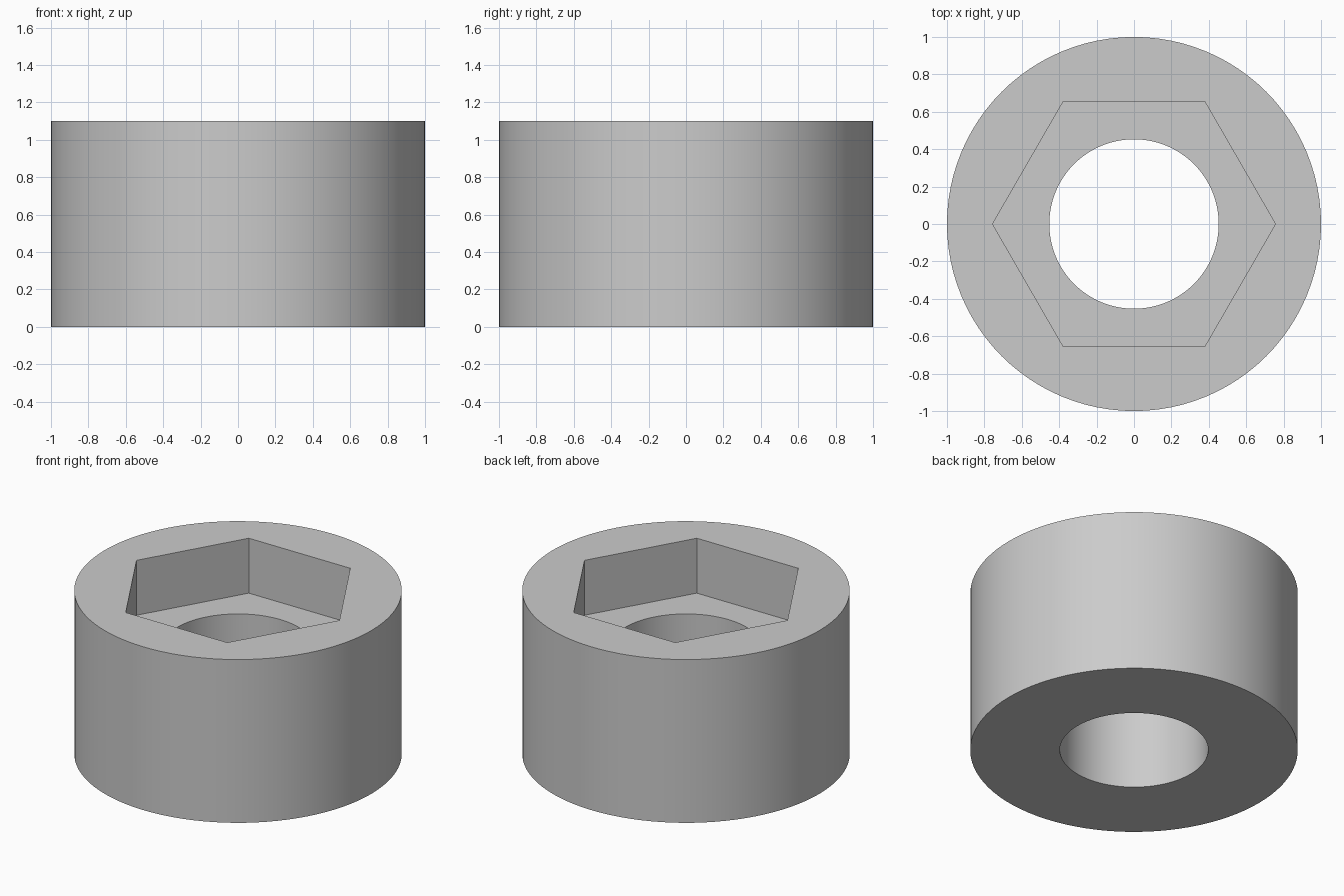
import bpy, bmesh, math

if "Cube" in bpy.data.objects:
    bpy.data.objects.remove(bpy.data.objects["Cube"], do_unlink=True)

SEGMENTS = 96          # divisible by six, so the hexagon corners fall on vertices
HEIGHT = 1.1
FLOOR = 0.73           # bottom of the hexagonal recess
OUTER = 1.0
BORE = 0.453
APOTHEM = 0.655        # half the distance across the hexagon flats


def circle(radius):
    return lambda angle: radius


def hexagon(angle):
    sector = math.pi / 3
    return APOTHEM / math.cos(angle % sector - sector / 2)


def add_ring(bm, radius_at, z):
    ring = []
    for i in range(SEGMENTS):
        a = 2 * math.pi * i / SEGMENTS
        r = radius_at(a)
        ring.append(bm.verts.new((r * math.cos(a), r * math.sin(a), z)))
    return ring


# Plain grey material
grey = bpy.data.materials.new("grey metal")
grey.use_nodes = True
colour = (0.6, 0.6, 0.6, 1)
grey.diffuse_color = colour
grey.node_tree.nodes["Principled BSDF"].inputs["Base Color"].default_value = colour

# Closed section: outer wall, top face, hexagonal socket, socket floor, bore, underside
bm = bmesh.new()
section = [(circle(OUTER), 0), (circle(OUTER), HEIGHT), (hexagon, HEIGHT),
           (hexagon, FLOOR), (circle(BORE), FLOOR), (circle(BORE), 0)]
rings = [add_ring(bm, shape, z) for shape, z in section]
for lower, upper in zip(rings, rings[1:] + rings[:1]):
    for i in range(SEGMENTS):
        j = (i + 1) % SEGMENTS
        bm.faces.new((lower[i], lower[j], upper[j], upper[i]))
bmesh.ops.recalc_face_normals(bm, faces=bm.faces[:])

mesh = bpy.data.meshes.new("socket_collar")
bm.to_mesh(mesh)
bm.free()
mesh.materials.append(grey)
collar = bpy.data.objects.new("socket_collar", mesh)
bpy.context.collection.objects.link(collar)

# Smooth round walls with crisp rims and socket corners
bpy.ops.object.select_all(action="DESELECT")
collar.select_set(True)
bpy.context.view_layer.objects.active = collar
bpy.ops.object.shade_smooth_by_angle(angle=math.radians(30))
